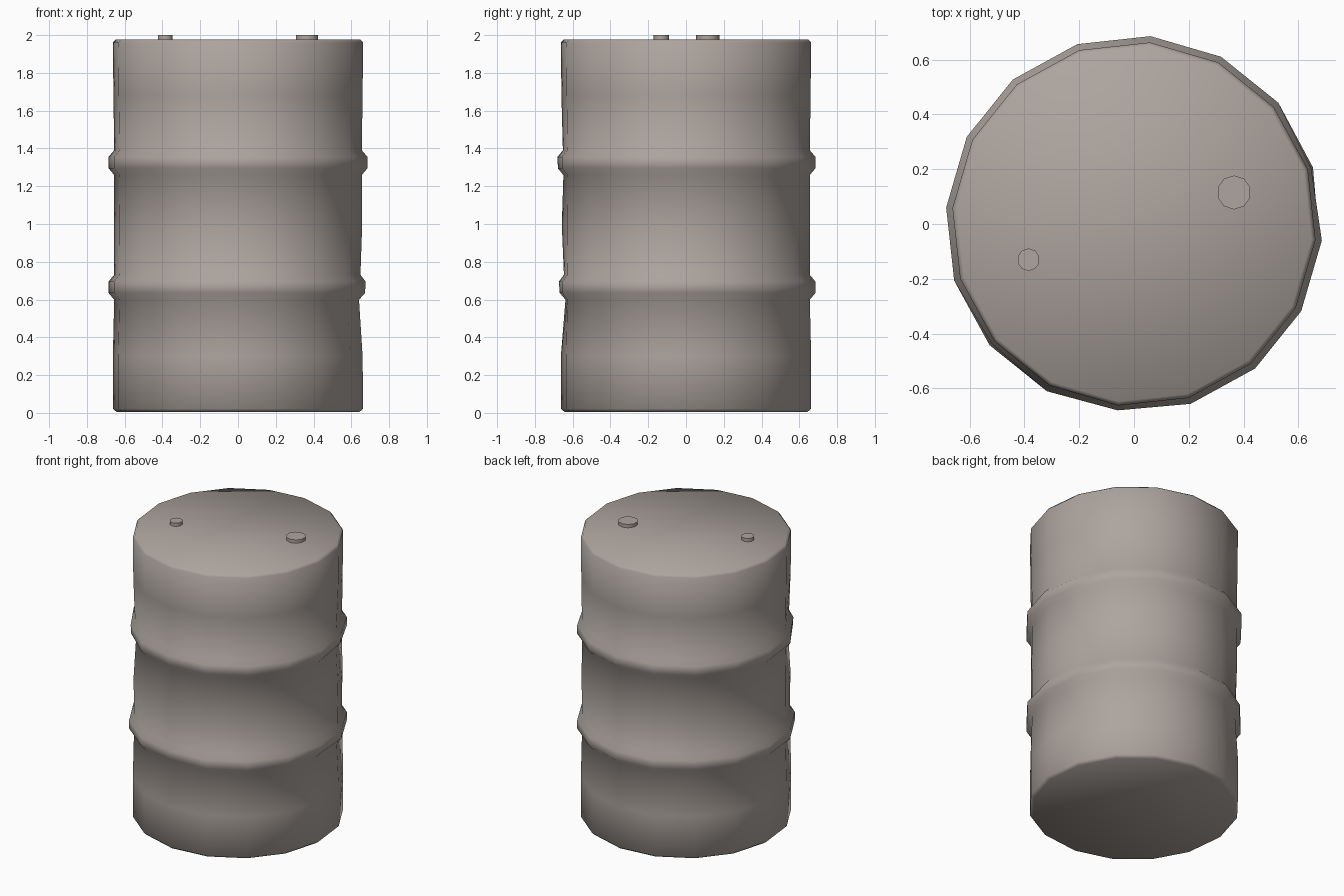
import bpy, bmesh, math
from mathutils import Vector

cube = bpy.data.objects.get("Cube")
if cube:
    bpy.data.objects.remove(cube, do_unlink=True)

SIDES = 16
TURN = math.radians(-5)

steel = bpy.data.materials.new("warm grey steel")
steel.use_nodes = True
colour = (0.42, 0.375, 0.345, 1)
steel.diffuse_color = colour
steel.node_tree.nodes["Principled BSDF"].inputs["Base Color"].default_value = colour


def lathe(name, profile, sides, turn=0.0, centre=(0, 0)):
    """Closed solid of revolution from (radius, z) pairs, bottom to top."""
    bm = bmesh.new()
    rings = []
    for r, z in profile:
        angles = [turn + i * math.tau / sides for i in range(sides)]
        rings.append([bm.verts.new((centre[0] + r * math.cos(a),
                                    centre[1] + r * math.sin(a), z)) for a in angles])
    for low, high in zip(rings, rings[1:]):
        for i in range(sides):
            j = (i + 1) % sides
            bm.faces.new((low[i], low[j], high[j], high[i]))
    bm.faces.new(rings[0][::-1])
    bm.faces.new(rings[-1])
    mesh = bpy.data.meshes.new(name)
    bm.to_mesh(mesh)
    bm.free()
    obj = bpy.data.objects.new(name, mesh)
    bpy.context.collection.objects.link(obj)
    mesh.materials.append(steel)
    return obj


def smooth(obj, degrees):
    bpy.ops.object.select_all(action="DESELECT")
    obj.select_set(True)
    bpy.context.view_layer.objects.active = obj
    bpy.ops.object.shade_smooth_by_angle(angle=math.radians(degrees))


# Drum wall with two rolling hoops and narrow rims
R = 0.665
profile = [(0.645, 0.005), (R, 0.022), (R, 0.3)]
for hoop in (0.665, 1.325):
    profile += [(0.658, hoop - 0.066), (0.688, hoop - 0.03),
                (0.688, hoop + 0.03), (0.658, hoop + 0.066)]
    profile.append((0.66, hoop + 0.33))
profile[-1] = (0.662, 1.68)
profile += [(R, 1.96), (0.65, 1.977)]
drum = lathe("drum_body", profile, SIDES, TURN)

# Shallow dents: angle in degrees, height, reach, depth
dents = [(-98, 0.62, 0.2, 0.022), (-88, 1.3, 0.16, 0.015),
         (0, 0.55, 0.3, 0.02), (20, 1.3, 0.2, 0.015),
         (130, 0.65, 0.2, 0.015), (-140, 1.28, 0.2, 0.015)]
for angle, z, reach, depth in dents:
    a = math.radians(angle)
    spot = Vector((R * math.cos(a), R * math.sin(a), z))
    for v in drum.data.vertices:
        fall = max(0.0, 1 - (v.co - spot).length / reach)
        out = Vector((v.co.x, v.co.y, 0)).normalized()
        v.co -= out * depth * fall
smooth(drum, 50)

# Filler caps on the lid
for name, centre, radius in (("large_cap", (0.365, 0.115), 0.062),
                             ("small_cap", (-0.385, -0.13), 0.041)):
    cap = lathe(name, [(radius, 1.965), (radius, 2.0)], 10, 0.3, centre)
    smooth(cap, 50)
